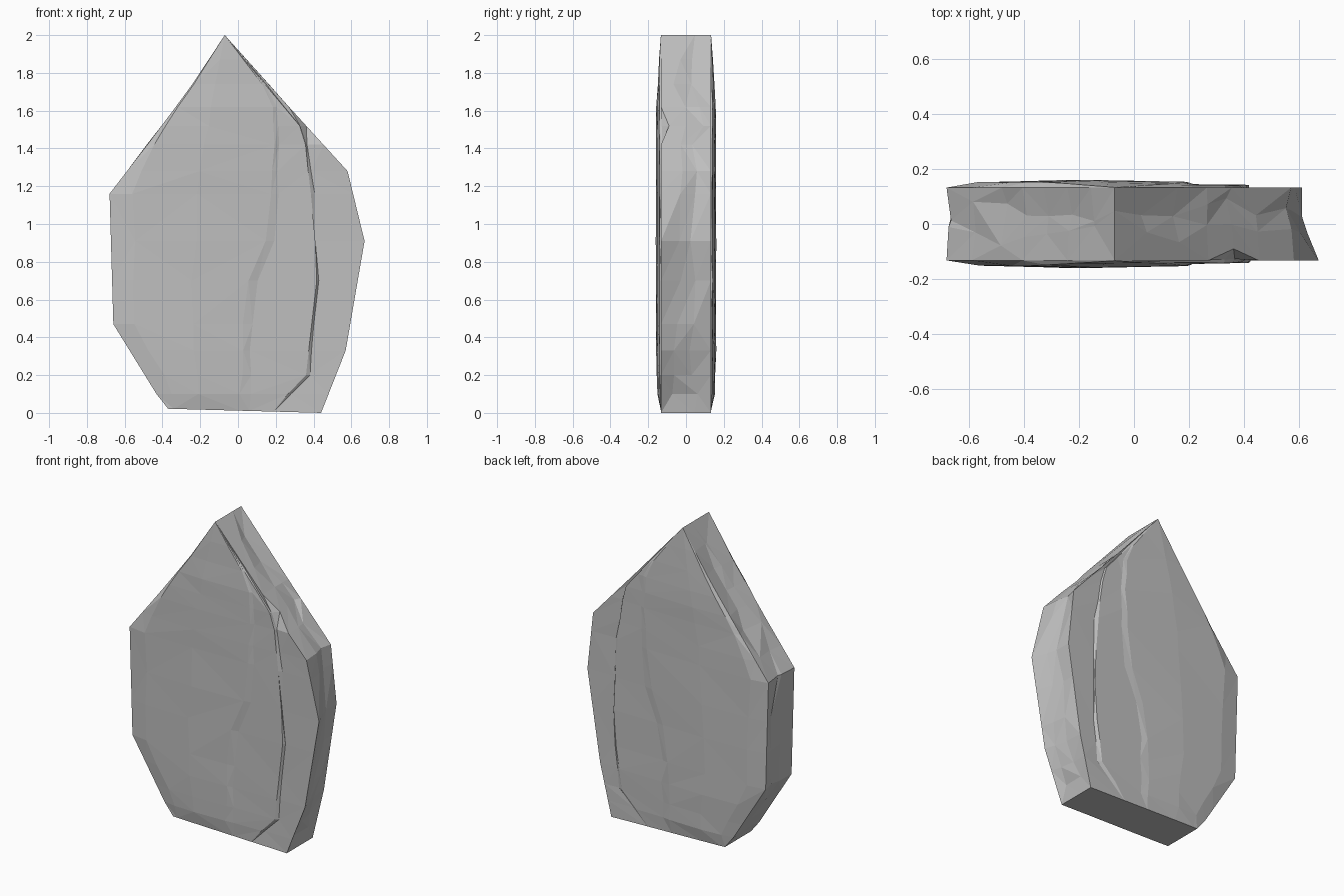
import bpy, bmesh, random

random.seed(4)
if "Cube" in bpy.data.objects:
    bpy.data.objects.remove(bpy.data.objects["Cube"])


def along(path, z):
    """Value of a polyline of (height, value) pairs at height z."""
    for (z0, v0), (z1, v1) in zip(path, path[1:]):
        if z <= z1:
            return v0 + (v1 - v0) * (z - z0) / (z1 - z0)
    return path[-1][1]


# Stone colour
stone = bpy.data.materials.new("pale grey stone")
stone.use_nodes = True
grey = (0.52, 0.52, 0.52, 1)
stone.diffuse_color = grey
stone.node_tree.nodes["Principled BSDF"].inputs["Base Color"].default_value = grey

# Outline and chipped ridge lines, as x against height
left_rim = [(0, -.37), (.47, -.66), (1.16, -.68), (1.42, -.48), (1.72, -.255), (2, -.07)]
right_rim = [(0, .44), (.33, .57), (.91, .67), (1.28, .58), (1.62, .27), (2, -.07)]
plateau = [(0, -.34), (.13, -.35), (.42, -.54), (1.2, -.56), (1.5, -.4), (2, -.07)]
crest = [(0, -.2), (.6, -.25), (1.3, -.2), (2, -.07)]
ridge = [(0, .01), (.5, .03), (.7, .06), (.95, .16), (1.4, .19), (1.7, .18), (2, -.07)]
step = [(0, .06), (.5, .07), (.7, .11), (.95, .2), (1.4, .22), (1.7, .2), (2, -.07)]
crease = [(0, .18), (.1, .26), (.2, .36), (.4, .39), (.7, .41), (1.2, .39), (1.5, .34), (2, -.07)]
groove = [(0, .19), (.1, .28), (.2, .38), (.4, .405), (.7, .42), (1.2, .4), (1.5, .35), (2, -.07)]
lines = [left_rim, plateau, crest, ridge, step, crease, groove, right_rim]
lift = [0, .019, .027, .02, .012, .009, -.004, 0]        # swell of each line
swell = [(0, .05), (.1, .75), (.3, 1), (1.6, 1), (2, .05)]
back_inset = [(0, 0), (.33, .05), (.91, .06), (1.28, .01), (2, 0)]
heights = [0, .1, .2, .33, .47, .7, .91, 1.16, 1.28, 1.42, 1.52, 1.62, 1.74, 1.87, 2]


def face_points(z, side):
    """Points across one broad face, left to right."""
    lo, hi = along(left_rim, z), along(right_rim, z)
    if side > 0:
        hi -= along(back_inset, z)
    width, last = hi - lo, len(lines) - 1
    points = []
    for k, line in enumerate(lines):
        x = along(line, z)
        x = max(lo + width * .02 * k, min(hi - width * .02 * (last - k), x))
        depth = .132 + lift[k] * along(swell, z)
        if 0 < k < last and 0 < z < 2:
            x += random.uniform(-.008, .008) * min(1, width)
            depth += random.uniform(-.0015, .0015)
        if side < 0 and k == last and z == 1.52:         # chip in the front edge
            depth = .09
        points.append((x, side * depth, z))
    return points


def edge_points(front, back, z):
    """Two rough points across the narrow edge."""
    points = []
    for t in (.35, .68):
        p = [a + (b - a) * t for a, b in zip(front, back)]
        if 0 < z < 2:
            inward = -1 if front[0] > along(crest, z) else 1
            p[0] += inward * random.uniform(-.004, .022)
            p[1] += random.uniform(-.04, .04)
        points.append(tuple(p))
    return points


# Slab: lofted rings from base to tip
bm = bmesh.new()
rings = []
for z in heights:
    front, back = face_points(z, -1), face_points(z, 1)
    loop = front + edge_points(front[-1], back[-1], z)
    loop += back[::-1] + edge_points(front[0], back[0], z)[::-1]
    if z == 0:                                           # base tilts slightly
        loop = [(x, y, .012 - .027 * x) for x, y, _ in loop]
    rings.append([bm.verts.new(p) for p in loop])
for low, high in zip(rings, rings[1:]):
    n = len(low)
    for i in range(n):
        j = (i + 1) % n
        a, b, c, d = low[i], low[j], high[j], high[i]
        if random.random() < .5:
            bm.faces.new((a, b, c))
            bm.faces.new((a, c, d))
        else:
            bm.faces.new((a, b, d))
            bm.faces.new((b, c, d))
bm.faces.new(rings[0][::-1])
bmesh.ops.remove_doubles(bm, verts=bm.verts, dist=.0005)
bmesh.ops.recalc_face_normals(bm, faces=bm.faces)

mesh = bpy.data.meshes.new("stone_slab")
bm.to_mesh(mesh)
bm.free()
mesh.materials.append(stone)
slab = bpy.data.objects.new("stone_slab", mesh)
bpy.context.collection.objects.link(slab)
